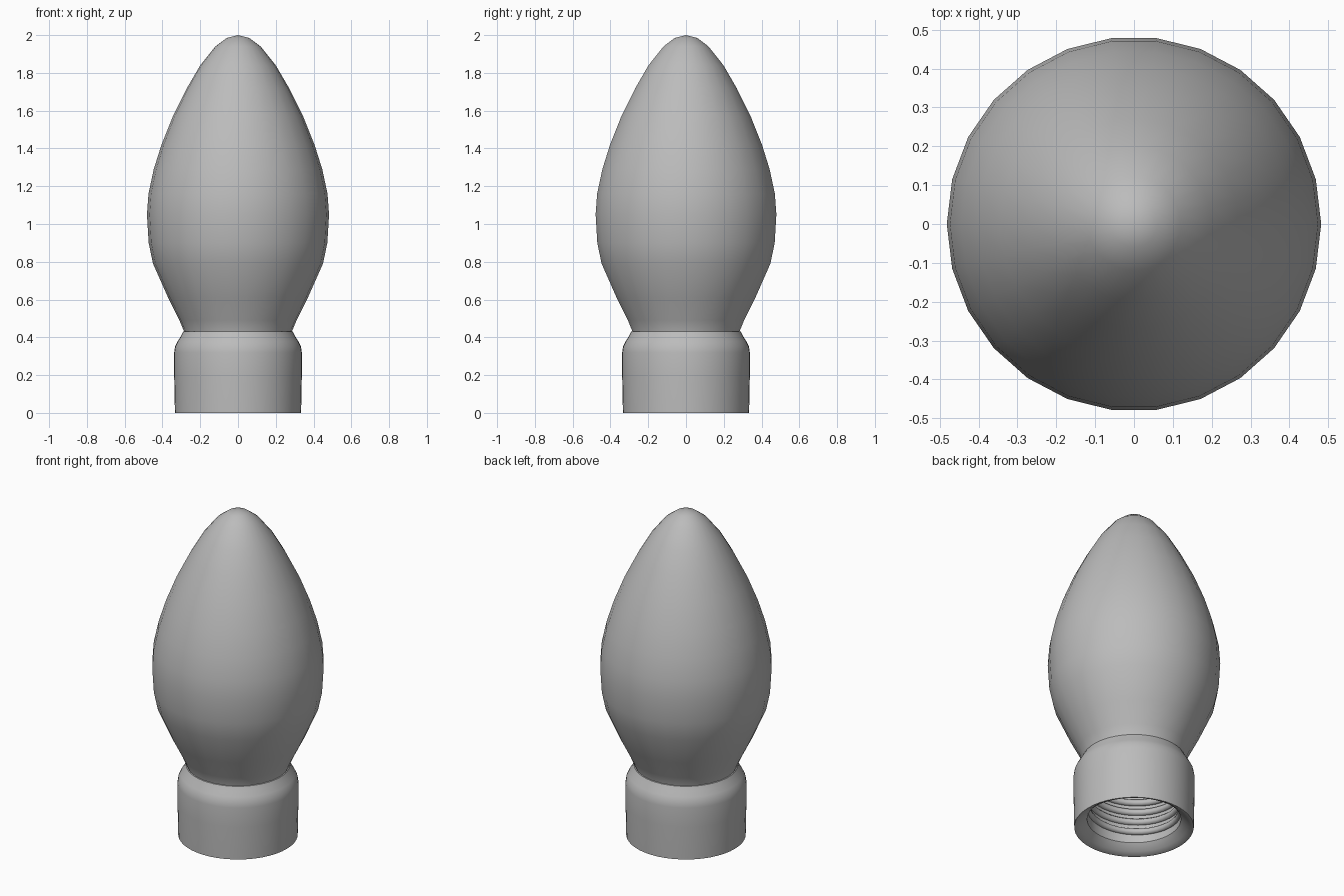
import bpy
import bmesh
import math

old = bpy.data.objects.get("Cube")
if old:
    bpy.data.objects.remove(old, do_unlink=True)

grey = bpy.data.materials.new("plain_grey")
grey.use_nodes = True
colour = (0.5, 0.5, 0.5, 1)
grey.diffuse_color = colour
grey.node_tree.nodes["Principled BSDF"].inputs["Base Color"].default_value = colour


def lathe(name, profile, sides, sharp_angle):
    """Spin a (radius, height) profile around z."""
    bm = bmesh.new()
    verts = [bm.verts.new((r, 0, z)) for r, z in profile]
    edges = [bm.edges.new(pair) for pair in zip(verts, verts[1:])]
    bmesh.ops.spin(bm, geom=verts + edges, axis=(0, 0, 1), cent=(0, 0, 0),
                   angle=math.tau, steps=sides, use_duplicate=False)
    bmesh.ops.remove_doubles(bm, verts=bm.verts[:], dist=0.0005)
    bmesh.ops.recalc_face_normals(bm, faces=bm.faces[:])
    mesh = bpy.data.meshes.new(name)
    bm.to_mesh(mesh)
    bm.free()
    mesh.materials.append(grey)
    obj = bpy.data.objects.new(name, mesh)
    bpy.context.collection.objects.link(obj)
    bpy.ops.object.select_all(action="DESELECT")
    bpy.context.view_layer.objects.active = obj
    obj.select_set(True)
    bpy.ops.object.shade_smooth_by_angle(angle=math.radians(sharp_angle))
    return obj


# Glass bulb: narrow neck, full belly and a rounded point
lathe("bulb", [
    (0, 0.39), (0.28, 0.39), (0.285, 0.43), (0.31, 0.49), (0.37, 0.61),
    (0.45, 0.79), (0.473, 0.9), (0.482, 1.05), (0.474, 1.16), (0.446, 1.29),
    (0.405, 1.42), (0.345, 1.57), (0.27, 1.72), (0.2, 1.84), (0.12, 1.94),
    (0.06, 1.985), (0, 2.0),
], 26, 50)

# Socket: outer wall, rounded shoulder, bevelled mouth and hollow inside
lathe("socket", [
    (0, 0.36), (0.262, 0.36), (0.262, 0.05), (0.275, 0.035), (0.3, 0.015),
    (0.326, 0), (0.334, 0), (0.338, 0.2), (0.338, 0.32), (0.333, 0.352),
    (0.32, 0.378), (0.303, 0.405), (0.29, 0.43), (0.27, 0.435),
], 48, 40)

# Screw thread: a helical ridge along the inner wall
curve = bpy.data.curves.new("screw_thread", "CURVE")
curve.dimensions = "3D"
curve.bevel_depth = 0.02
curve.bevel_resolution = 2
curve.use_fill_caps = True
turns, steps = 4, 36
path = curve.splines.new("POLY")
path.points.add(turns * steps)
for i, point in enumerate(path.points):
    a = math.tau * i / steps
    point.co = (0.262 * math.cos(a), 0.262 * math.sin(a),
                0.08 + 0.062 * i / steps, 1)
path.use_smooth = True
curve.materials.append(grey)
thread = bpy.data.objects.new("screw_thread", curve)
bpy.context.collection.objects.link(thread)
